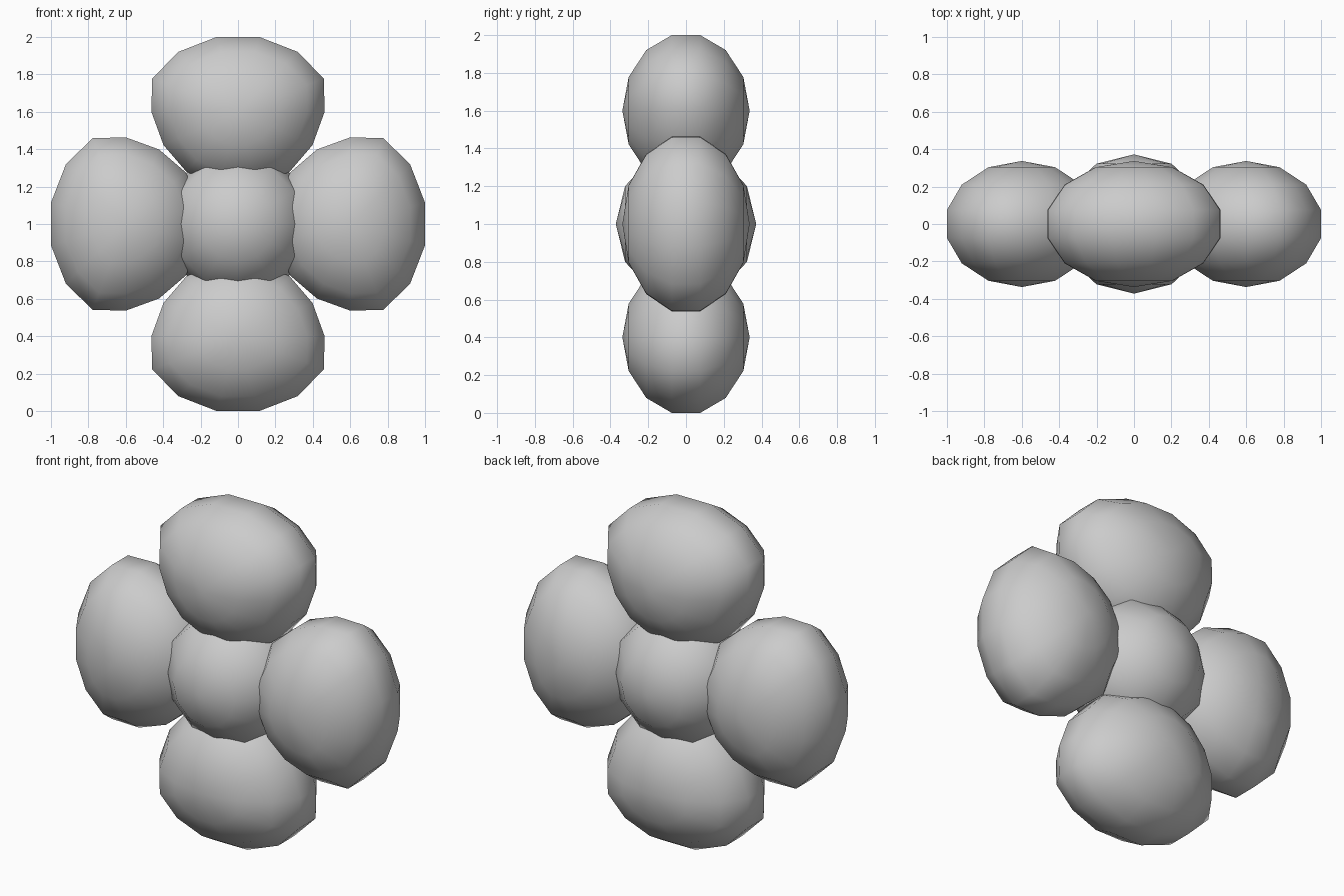
import bpy, bmesh, math
from mathutils import Matrix

if "Cube" in bpy.data.objects:
    bpy.data.objects.remove(bpy.data.objects["Cube"])


def sphere(name, segments, rings, size, centre, widen=None, turn=0.0):
    """Low-poly ball with its poles along y and a vertex on the x axis."""
    bm = bmesh.new()
    bmesh.ops.create_uvsphere(bm, u_segments=segments, v_segments=rings, radius=1)
    v = next(v for v in bm.verts if math.hypot(v.co.x, v.co.y) > 0.1)
    align = Matrix.Rotation(-math.atan2(v.co.y, v.co.x), 4, 'Z')
    bm.transform(Matrix.Rotation(math.pi / 2, 4, 'X') @ align)
    for v in bm.verts:
        k = widen(v.co.z) if widen else 1
        v.co.x *= size[0] * k
        v.co.y *= size[1]
        v.co.z *= size[2]
    # offset outward, spin about the flower centre, then lift
    bm.transform(Matrix.Translation((0, 0, 1)) @ Matrix.Rotation(turn, 4, 'Y')
                 @ Matrix.Translation((0, 0, centre)))
    for f in bm.faces:
        f.smooth = True
    me = bpy.data.meshes.new(name)
    bm.to_mesh(me)
    bm.free()
    ob = bpy.data.objects.new(name, me)
    bpy.context.collection.objects.link(ob)
    return ob


def petal_width(z):
    """Petals are broader outside, narrower toward the centre."""
    if z > 0.05:
        return 1.1
    return 0.955 if z < -0.05 else 1.0


# Four petals
for i, side in enumerate(("top", "right", "bottom", "left")):
    sphere("petal_" + side, 14, 7, (0.475, 0.337, 0.421), 0.6,
           petal_width, i * math.pi / 2)

# Flower centre
sphere("flower_centre", 12, 6, (0.402, 0.372, 0.402), 0)
